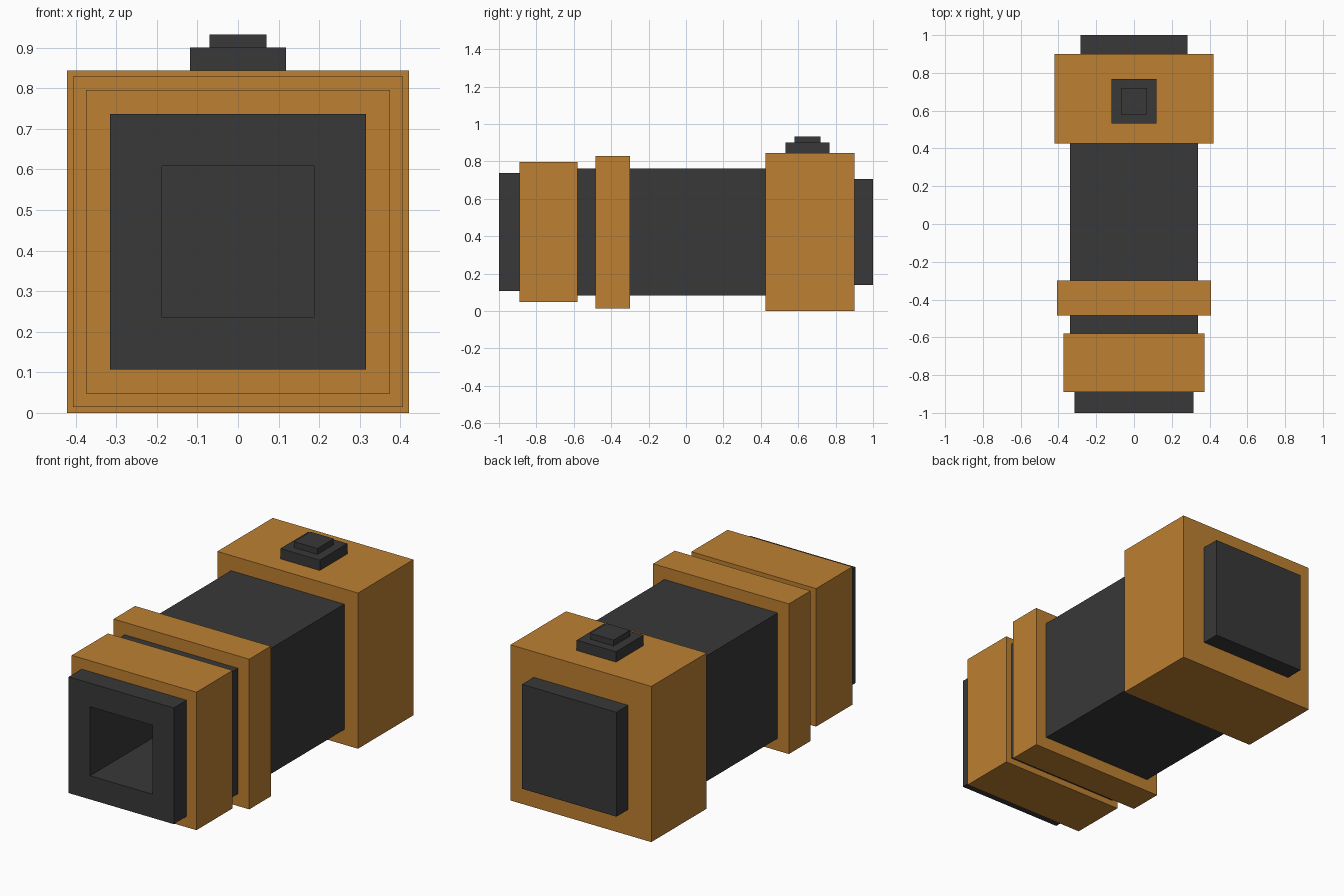
import bpy
import bmesh

if "Cube" in bpy.data.objects:
    bpy.data.objects.remove(bpy.data.objects["Cube"])

CZ = 0.422   # height of the barrel axis
BORE = 0.187  # half width of the front opening


def material(name, color):
    m = bpy.data.materials.new(name)
    m.diffuse_color = (*color, 1)
    m.use_nodes = True
    m.node_tree.nodes["Principled BSDF"].inputs["Base Color"].default_value = m.diffuse_color
    return m


ORANGE = material("orange", (0.51, 0.216, 0.031))
DARK = material("dark grey", (0.04, 0.04, 0.04))


def square_sweep(name, profile, mat, axis="y", offset=(0, 0, CZ), ring=False):
    """Four-sided solid from (position, half width) points along an axis.
    The ends are capped, or joined to each other for a ring."""
    bm = bmesh.new()
    loops = []
    for t, h in profile:
        loop = []
        for u, v in ((-h, -h), (h, -h), (h, h), (-h, h)):
            p = (u, t, v) if axis == "y" else (u, v, t)
            loop.append(bm.verts.new([a + b for a, b in zip(p, offset)]))
        loops.append(loop)
    pairs = list(zip(loops, loops[1:]))
    if ring:
        pairs.append((loops[-1], loops[0]))
    else:
        bm.faces.new(loops[0])
        bm.faces.new(loops[-1])
    for a, b in pairs:
        for i in range(4):
            j = (i + 1) % 4
            bm.faces.new((a[i], a[j], b[j], b[i]))
    bmesh.ops.recalc_face_normals(bm, faces=bm.faces)
    mesh = bpy.data.meshes.new(name)
    bm.to_mesh(mesh)
    bm.free()
    mesh.materials.append(mat)
    obj = bpy.data.objects.new(name, mesh)
    bpy.context.collection.objects.link(obj)
    return obj


# Dark barrel: deep square bore, front nozzle, body, rear end plate
square_sweep("barrel", [(0.80, BORE), (-1.0, BORE), (-1.0, 0.315), (-0.80, 0.315),
                        (-0.80, 0.34), (0.85, 0.34), (0.85, 0.283), (1.0, 0.283)], DARK)

# Orange collars around the barrel
for name, y0, y1, outer, inner in (("front_collar", -0.89, -0.58, 0.374, 0.30),
                                   ("middle_collar", -0.485, -0.30, 0.407, 0.33),
                                   ("rear_housing", 0.425, 0.90, 0.422, 0.27)):
    square_sweep(name, [(y0, inner), (y0, outer), (y1, outer), (y1, inner)],
                 ORANGE, ring=True)

# Stepped button on top of the rear housing
square_sweep("button_base", [(0.83, 0.118), (0.90, 0.118)], DARK, "z", (0, 0.65, 0))
square_sweep("button_cap", [(0.89, 0.07), (0.932, 0.07)], DARK, "z", (0, 0.65, 0))
